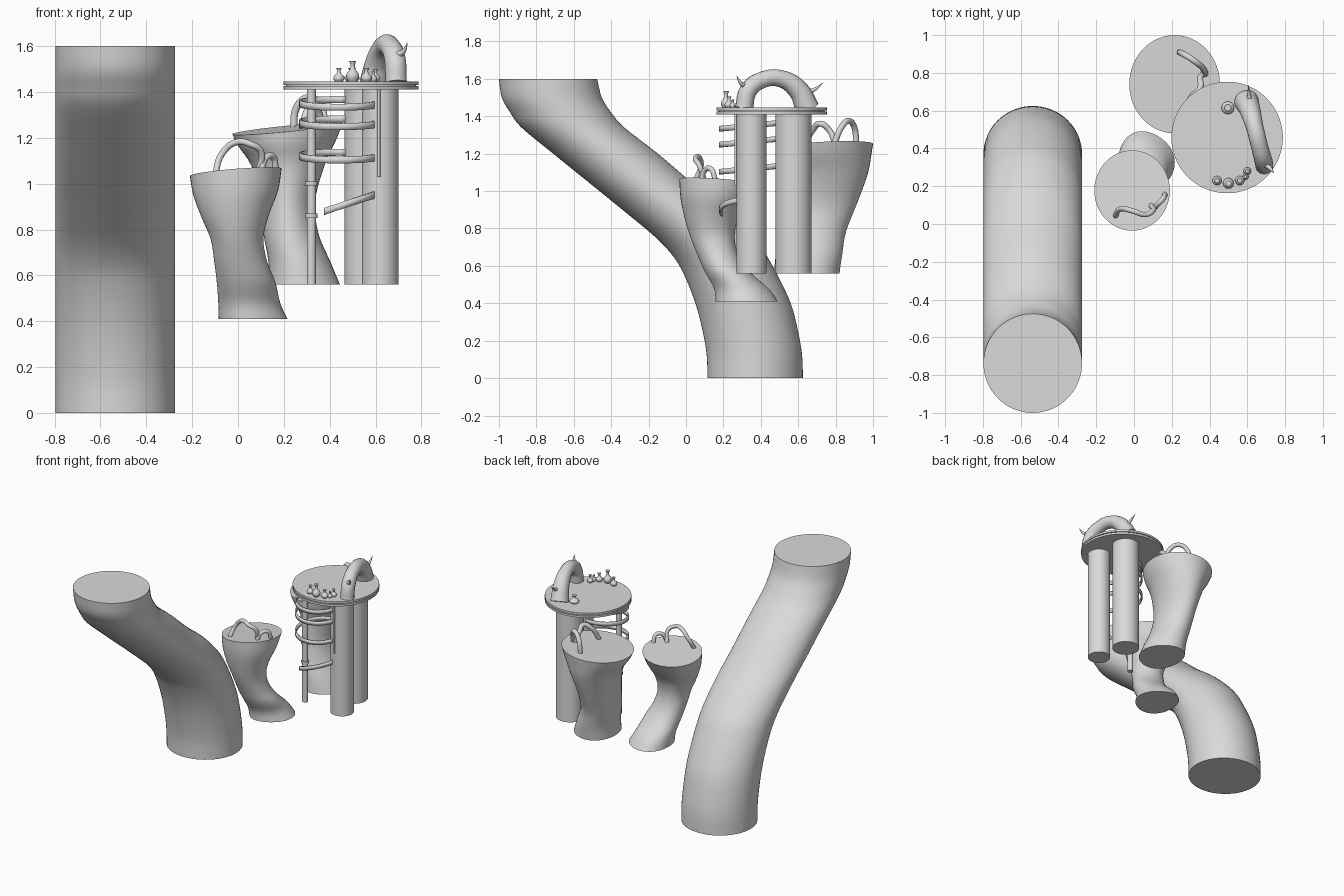
import bpy, bmesh
from math import sin, cos, pi, radians
from mathutils import Vector

cube = bpy.data.objects.get("Cube")
if cube:
    bpy.data.objects.remove(cube, do_unlink=True)

GREY = (0.7, 0.7, 0.7, 1)
clay = bpy.data.materials.new("plain grey")
clay.use_nodes = True
clay.diffuse_color = GREY
clay.node_tree.nodes["Principled BSDF"].inputs["Base Color"].default_value = GREY


def finish(obj, name):
    obj.name = name
    obj.data.materials.clear()
    obj.data.materials.append(clay)
    bpy.ops.object.select_all(action='DESELECT')
    obj.select_set(True)
    bpy.context.view_layer.objects.active = obj
    if obj.type == 'CURVE':
        bpy.ops.object.convert(target='MESH')
    bpy.ops.object.shade_smooth_by_angle(angle=radians(40))
    return obj


def from_bmesh(bm, name):
    bmesh.ops.recalc_face_normals(bm, faces=bm.faces)
    mesh = bpy.data.meshes.new(name)
    bm.to_mesh(mesh)
    bm.free()
    obj = bpy.data.objects.new(name, mesh)
    bpy.context.collection.objects.link(obj)
    return finish(obj, name)


def spline(rows, steps):
    """Smooth the rows with a Catmull-Rom spline."""
    rows = [Vector(r) for r in rows]
    out = []
    for i in range(len(rows) - 1):
        b, c = rows[i], rows[i + 1]
        a, d = rows[max(i - 1, 0)], rows[min(i + 2, len(rows) - 1)]
        for s in range(steps):
            t = s / steps
            out.append(b + (c - a) * (t / 2) + (a * 2 - b * 5 + c * 4 - d) * (t * t / 2)
                       + (b * 3 - a - c * 3 + d) * (t ** 3 / 2))
    return out + [rows[-1]]


def loft(name, rows, tilt=(0, 0), folds=0, sides=48, steps=4):
    """Skin stacked ellipses, each given as height, x range and y range."""
    bm = bmesh.new()
    rings = []
    rows = spline(rows, steps)
    for k, (z, x0, x1, y0, y1) in enumerate(rows):
        up = k / (len(rows) - 1)
        ring = []
        for j in range(sides):
            a = 2 * pi * j / sides
            fold = 1 + folds * (1 - up) ** 2 * cos(3 * a)
            dx, dy = (x1 - x0) / 2 * cos(a) * fold, (y1 - y0) / 2 * sin(a) * fold
            lean = up * up * (tilt[0] * dx + tilt[1] * dy)
            ring.append(bm.verts.new(((x0 + x1) / 2 + dx, (y0 + y1) / 2 + dy, z + lean)))
        rings.append(ring)
    for low, high in zip(rings, rings[1:]):
        for j in range(sides):
            n = (j + 1) % sides
            bm.faces.new((low[j], low[n], high[n], high[j]))
    bm.faces.new(rings[0])
    bm.faces.new(rings[-1])
    return from_bmesh(bm, name)


def cylinder(name, x, y, z0, z1, r, sides=48):
    bpy.ops.mesh.primitive_cylinder_add(vertices=sides, radius=r, depth=z1 - z0,
                                        location=(x, y, (z0 + z1) / 2))
    return finish(bpy.context.object, name)


def tube(name, points, thickness, radii=None):
    curve = bpy.data.curves.new(name, 'CURVE')
    curve.dimensions = '3D'
    curve.bevel_depth = thickness
    curve.bevel_resolution = 5
    curve.use_fill_caps = True
    path = curve.splines.new('BEZIER')
    path.bezier_points.add(len(points) - 1)
    for i, (p, co) in enumerate(zip(path.bezier_points, points)):
        p.co = co
        p.radius = radii[i] if radii else 1
        p.handle_left_type = p.handle_right_type = 'AUTO'
    obj = bpy.data.objects.new(name, curve)
    bpy.context.collection.objects.link(obj)
    return finish(obj, name)


def band(name, start, end, z, rise_x, rise_y):
    """Thin curved strip around the space beneath the table."""
    bm = bmesh.new()
    cx, cy, r, half, count = 0.44, 0.35, 0.168, 0.015, 40
    last = None
    for i in range(count + 1):
        a = radians(start + (end - start) * i / count)
        dx, dy = r * cos(a), r * sin(a)
        h = z + rise_x * dx + rise_y * dy
        pair = [bm.verts.new((cx + dx, cy + dy, h + s)) for s in (-half, half)]
        if last:
            bm.faces.new((last[0], pair[0], pair[1], last[1]))
        last = pair
    obj = from_bmesh(bm, name)
    solid = obj.modifiers.new("thickness", 'SOLIDIFY')
    solid.thickness = 0.01
    solid.offset = 0


# Large bent column
column = [(0, .115, .625), (.13, .11, .62), (.27, .085, .595), (.4, .05, .56),
          (.53, 0, .5), (.64, -.06, .44), (.75, -.16, .37), (.9, -.34, .22),
          (1.03, -.5, .05), (1.2, -.71, -.15), (1.34, -.88, -.33),
          (1.42, -.94, -.4), (1.5, -.985, -.45), (1.6, -1, -.475)]
loft("bent_column", [(z, -.797, -.275, a, b) for z, a, b in column], sides=64)

# Small leaning stool with its looped handles
loft("small_stool", [(.41, -.09, .21, .16, .49), (.48, -.09, .18, .15, .44),
                     (.57, -.095, .16, .1, .34), (.66, -.105, .125, .06, .28),
                     (.76, -.12, .11, .02, .26), (.86, -.16, .135, -.01, .28),
                     (.96, -.195, .175, -.03, .34), (1.05, -.21, .19, -.035, .39)],
     tilt=(.08, -.07), folds=.04)
tube("small_stool_long_handle", [(-.1, .04, 1.04), (-.07, .08, 1.13), (-.01, .07, 1.18),
                                 (.06, .05, 1.17), (.1, .07, 1.14), (.09, .1, 1.05)], .014)
tube("small_stool_short_handle", [(.1, .08, 1.05), (.12, .1, 1.11), (.15, .13, 1.12),
                                  (.165, .16, 1.05)], .014)

# Taller stool at the back
loft("tall_stool", [(.56, .13, .44, .47, .82), (.66, .13, .4, .48, .835),
                    (.78, .11, .35, .5, .855), (.92, .1, .335, .52, .91),
                    (1.08, .06, .38, .52, .97), (1.18, 0, .43, .49, .99),
                    (1.24, -.025, .455, .48, 1)],
     tilt=(.1, .05), folds=.03)
tube("tall_stool_back_handle", [(.24, .91, 1.23), (.26, .9, 1.34), (.31, .87, 1.375),
                                (.36, .83, 1.34), (.38, .79, 1.24)], .016)
tube("tall_stool_front_handle", [(.37, .8, 1.24), (.35, .77, 1.32), (.35, .72, 1.36),
                                 (.31, .68, 1.33), (.28, .63, 1.24)], .016)

# Round table: double top, two thick legs, slim post with collars, hanging rod
for part, z in (("lower", 1.41), ("upper", 1.431)):
    cylinder(part + "_table_top", .493, .458, z, z + .015, .295, 96)
cylinder("table_top_core", .493, .458, 1.42, 1.435, .283, 64)
cylinder("front_leg", .62, .35, .56, 1.415, .08)
cylinder("back_leg", .56, .575, .56, 1.415, .096)
cylinder("slim_post", .32, .34, .56, 1.415, .02, 24)
for z in (.86, 1):
    cylinder("post_collar", .32, .34, z - .009, z + .009, .027, 24)
cylinder("hanging_rod", .615, .265, 1.03, 1.415, .006, 12)

# Curved bands under the table
for z in (1.35, 1.265, 1.12):
    band("curved_band", -20, -280, z, 0, .1)
band("low_slanted_band", -20, -112, .9, .33, 0)

# Horned arch on the table
tube("arch", [(.69, .31, 1.44), (.685, .335, 1.54), (.665, .41, 1.595), (.64, .51, 1.6),
              (.615, .6, 1.54), (.595, .65, 1.44)], .05, [.95, .95, .9, .92, 1.1, 1.3])
tube("back_horn", [(.61, .63, 1.53), (.61, .68, 1.54), (.605, .735, 1.58)],
     .018, [1, .6, .05])
tube("front_horn", [(.69, .32, 1.56), (.72, .295, 1.575), (.74, .27, 1.615)],
     .018, [1, .6, .05])

# Little bottles around the rim
profile = [(0, .7), (.2, 1), (.4, .9), (.62, .4), (.82, .35), (1, .55)]
for x, y, height, r in ((.44, .23, .06, .024), (.5, .215, .09, .028), (.56, .23, .06, .024),
                        (.6, .28, .055, .02), (.59, .25, .045, .016), (.497, .615, .06, .033)):
    loft("bottle", [(1.445 + t * height, x - w * r, x + w * r, y - w * r, y + w * r)
                    for t, w in profile], sides=20)
